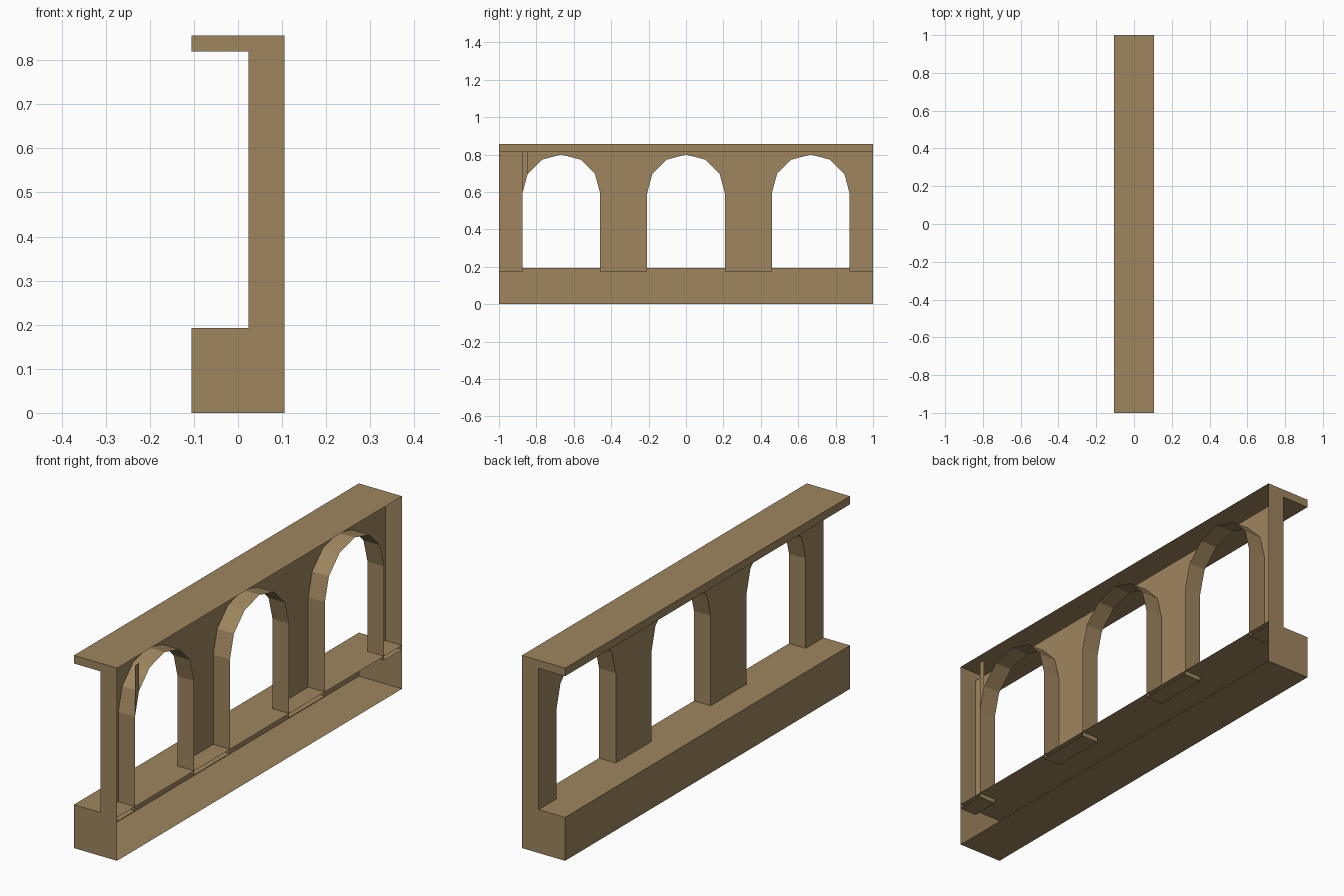
import bpy, bmesh, math
from mathutils import Vector

if "Cube" in bpy.data.objects:
    bpy.data.objects.remove(bpy.data.objects["Cube"])

X0, XW, X1 = -0.106, 0.024, 0.106       # front edge, wall face, open rear edge
BASE, FOOT, SOFFIT, TOP = 0.193, 0.174, 0.82, 0.856
R, SPRING = 0.208, 0.592                # arch radius and spring height

stone = bpy.data.materials.new("tan stone")
stone.diffuse_color = (0.345, 0.237, 0.113, 1)
stone.use_nodes = True
stone.node_tree.nodes["Principled BSDF"].inputs["Base Color"].default_value = stone.diffuse_color


def face(bm, pts, out):
    """Add a polygon whose normal points towards 'out'."""
    f = bm.faces.new([bm.verts.new(p) for p in pts])
    f.normal_update()
    if f.normal.dot(Vector(out)) < 0:
        f.normal_flip()


def finish(bm, name):
    bmesh.ops.remove_doubles(bm, verts=bm.verts, dist=0.0005)
    me = bpy.data.meshes.new(name)
    bm.to_mesh(me)
    bm.free()
    me.materials.append(stone)
    bpy.context.collection.objects.link(bpy.data.objects.new(name, me))


def sheet(bm, xa, xb, z, up):
    face(bm, [(xa, -1, z), (xb, -1, z), (xb, 1, z), (xa, 1, z)], (0, 0, up))


def ends(bm, xa, xb, za, zb):
    for y in (-1, 1):
        face(bm, [(xa, y, za), (xb, y, za), (xb, y, zb), (xa, y, zb)], (0, y, 0))


def beam(name, za, zb, x_bottom, x_top):
    """Horizontal course, open at the rear."""
    bm = bmesh.new()
    sheet(bm, X0, x_bottom, za, -1)
    sheet(bm, X0, x_top, zb, 1)
    face(bm, [(X0, -1, za), (X0, 1, za), (X0, 1, zb), (X0, -1, zb)], (-1, 0, 0))
    ends(bm, X0, X1, za, zb)
    finish(bm, name)


# base and top slab
beam("base", 0, BASE, X1, X1)
beam("top_slab", SOFFIT, TOP, XW, X1)

# lower outline of the wall: pillar feet and three arches
chain = [(-1, FOOT)]
for c in (-2 / 3, 0, 2 / 3):
    chain.append((c - R, FOOT))
    for i in range(7):
        a = math.pi * (1 - i / 6)
        chain.append((c + R * math.cos(a), SPRING + R * math.sin(a)))
    chain.append((c + R, FOOT))
chain.append((1, FOOT))

bm = bmesh.new()
# wall face with arch openings
face(bm, [(XW, y, z) for y, z in chain + [(1, SOFFIT), (-1, SOFFIT)]], (-1, 0, 0))
# arch reveals and pillar undersides
for (ya, za), (yb, zb) in zip(chain, chain[1:]):
    face(bm, [(XW, ya, za), (X1, ya, za), (X1, yb, zb), (XW, yb, zb)],
         (0, zb - za, ya - yb))
# wall ends
ends(bm, XW, X1, BASE, SOFFIT)
finish(bm, "arcade_wall")

# narrow rear sliver beside the first arch
bm = bmesh.new()
(ya, za), (yb, zb) = chain[2], chain[3]
face(bm, [(X1, ya, za), (X1, yb, zb), (X1, yb, SOFFIT), (X1, ya, SOFFIT)], (1, 0, 0))
finish(bm, "rear_sliver")
